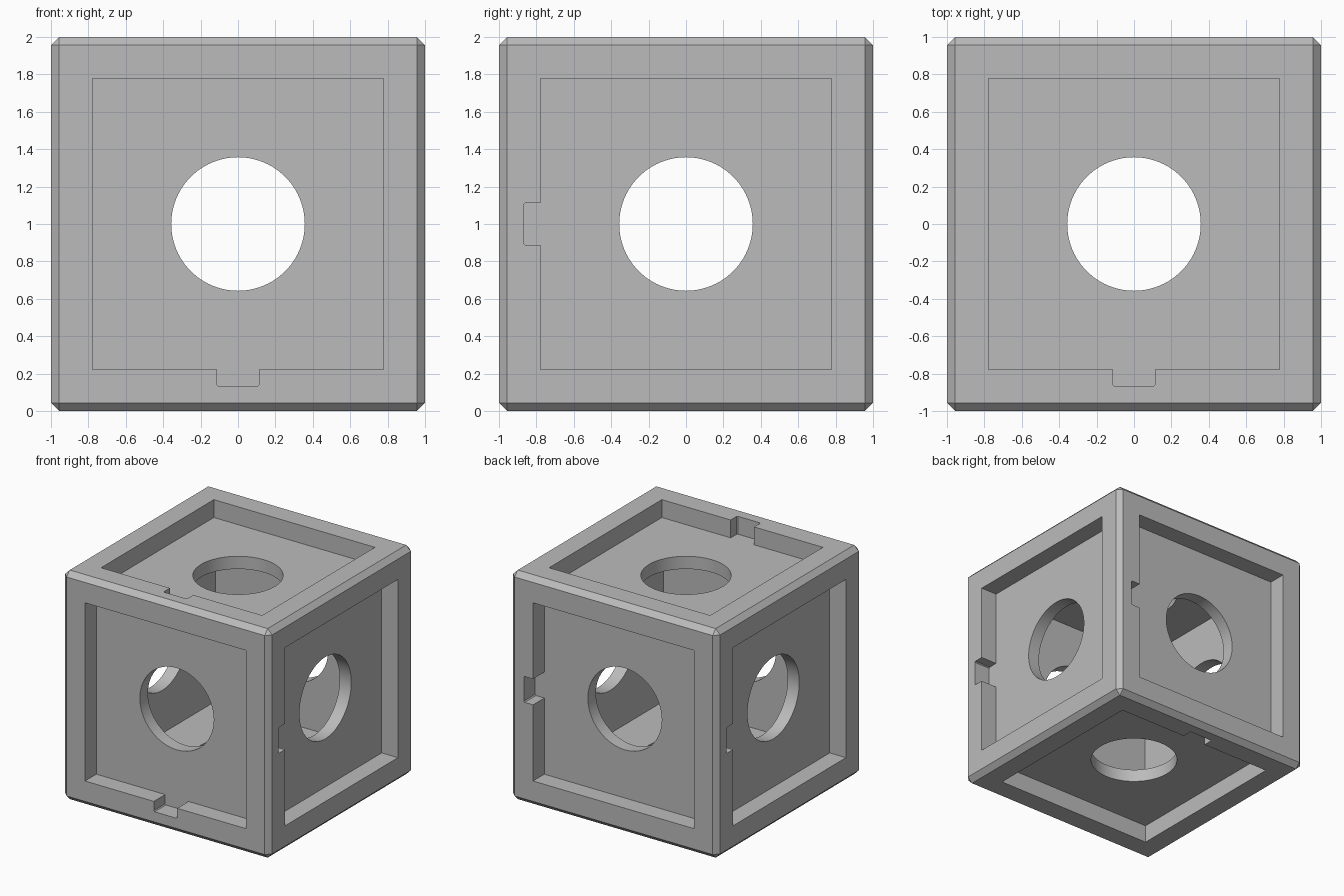
import bpy
import bmesh
from math import radians
from mathutils import Matrix, Vector

default = bpy.data.objects.get("Cube")
if default:
    bpy.data.objects.remove(default, do_unlink=True)

CENTRE = Vector((0, 0, 1))
CHAMFER = 0.044
PANEL = 0.778         # half width of each recess
NOTCH_END = 0.867     # outer end of the notch
NOTCH_HALF = 0.113
ROUND = 0.008         # eased notch corners
DEPTH = 0.156
CAVITY = 0.733        # half width of the hollow
HOLE_RADIUS = 0.357

grey = bpy.data.materials.new("plain_grey")
grey.use_nodes = True
colour = (0.5, 0.5, 0.5, 1)
grey.diffuse_color = colour
grey.node_tree.nodes["Principled BSDF"].inputs["Base Color"].default_value = colour


def make_object(name, bm):
    bmesh.ops.recalc_face_normals(bm, faces=bm.faces)
    mesh = bpy.data.meshes.new(name)
    bm.to_mesh(mesh)
    bm.free()
    mesh.materials.append(grey)
    obj = bpy.data.objects.new(name, mesh)
    obj.location = CENTRE
    bpy.context.collection.objects.link(obj)
    return obj


def cube(name, size, chamfer=0):
    bm = bmesh.new()
    bmesh.ops.create_cube(bm, size=size)
    if chamfer:
        bmesh.ops.bevel(bm, geom=bm.edges[:], offset=chamfer,
                        segments=1, profile=0.5, affect='EDGES')
    return make_object(name, bm)


def hole(name, axis):
    bm = bmesh.new()
    turn = Vector((0, 0, 1)).rotation_difference(Vector(axis)).to_matrix().to_4x4()
    bmesh.ops.create_cone(bm, cap_ends=True, segments=96, radius1=HOLE_RADIUS,
                          radius2=HOLE_RADIUS, depth=3, matrix=turn)
    return make_object(name, bm)


def recess(name, normal, toward):
    """Square pocket with a notch on the side pointing along 'toward'."""
    n, t = Vector(normal), Vector(toward)
    turn = Matrix((t, n.cross(t), n)).transposed()
    half = [(PANEL, NOTCH_HALF), (PANEL, PANEL), (-PANEL, PANEL)]
    tip = [(NOTCH_END, NOTCH_HALF - ROUND), (NOTCH_END - ROUND, NOTCH_HALF)]
    upper = tip + half
    outline = upper + [(x, -y) for x, y in reversed(upper)]
    bm = bmesh.new()
    base = [bm.verts.new(turn @ Vector((x, y, 1 - DEPTH))) for x, y in outline]
    face = bm.faces.new(base)
    grown = bmesh.ops.extrude_face_region(bm, geom=[face])["geom"]
    moved = [v for v in grown if isinstance(v, bmesh.types.BMVert)]
    bmesh.ops.translate(bm, verts=moved, vec=n * (DEPTH + 0.1))
    return make_object(name, bm)


# Chamfered outer block
body = cube("hollow_block", 2, CHAMFER)

# Hollow, through holes and a notched pocket on every side
cutters = [cube("cavity_cutter", 2 * CAVITY)]
for label, axis in (("x", (1, 0, 0)), ("y", (0, 1, 0)), ("z", (0, 0, 1))):
    cutters.append(hole("hole_cutter_" + label, axis))

sides = {
    "front": ((0, -1, 0), (0, 0, -1)),
    "back": ((0, 1, 0), (1, 0, 0)),
    "left": ((1, 0, 0), (0, -1, 0)),
    "right": ((-1, 0, 0), (0, 1, 0)),
    "top": ((0, 0, 1), (0, -1, 0)),
    "bottom": ((0, 0, -1), (0, 1, 0)),
}
for side, (normal, toward) in sides.items():
    cutters.append(recess("recess_cutter_" + side, normal, toward))

bpy.ops.object.select_all(action='DESELECT')
bpy.context.view_layer.objects.active = body
body.select_set(True)
for cutter in cutters:
    cutter.hide_render = True
    cut = body.modifiers.new(cutter.name, 'BOOLEAN')
    cut.operation = 'DIFFERENCE'
    cut.solver = 'EXACT'
    cut.object = cutter
    bpy.ops.object.modifier_apply(modifier=cut.name)
    bpy.data.objects.remove(cutter, do_unlink=True)

# Smooth hole walls, crisp edges elsewhere
bpy.ops.object.shade_smooth_by_angle(angle=radians(30))
